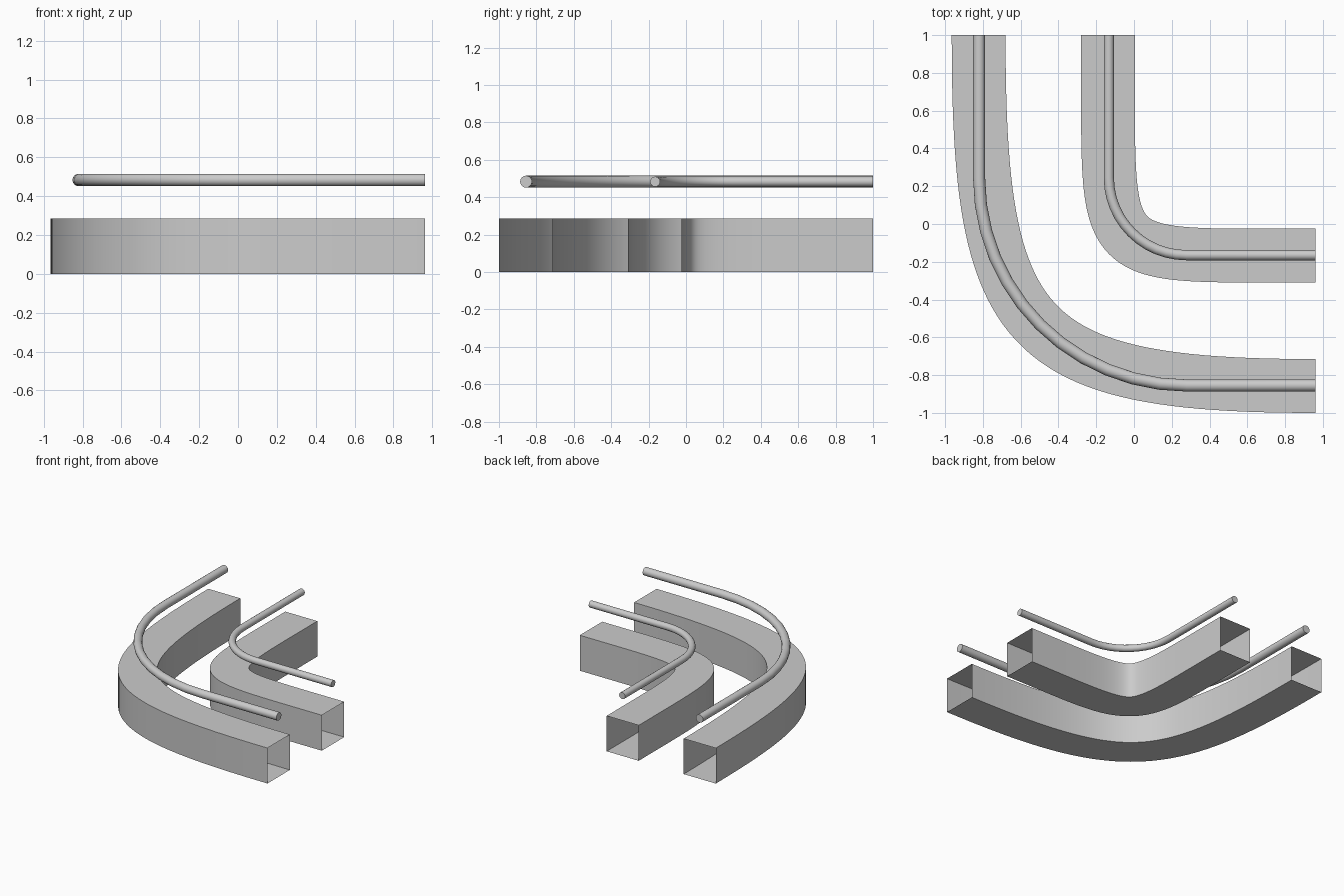
import bpy, bmesh, math
from mathutils import Vector

if "Cube" in bpy.data.objects:
    bpy.data.objects.remove(bpy.data.objects["Cube"])


def sweep(name, path, section, caps):
    """Sweep a closed (side, height) section along a flat path."""
    bm = bmesh.new()
    rings = []
    for i, p in enumerate(path):
        d = (path[min(i + 1, len(path) - 1)] - path[max(i - 1, 0)]).normalized()
        if i == 0:
            d = Vector((0, -1))
        if i == len(path) - 1:
            d = Vector((1, 0))
        n = Vector((-d.y, d.x))
        rings.append([bm.verts.new((p.x + n.x * s, p.y + n.y * s, h)) for s, h in section])
    k = len(section)
    for a, b in zip(rings, rings[1:]):
        for j in range(k):
            bm.faces.new((a[j], a[(j + 1) % k], b[(j + 1) % k], b[j]))
    if caps:
        bm.faces.new(rings[0])
        bm.faces.new(rings[-1])
    bmesh.ops.recalc_face_normals(bm, faces=bm.faces[:])
    me = bpy.data.meshes.new(name)
    bm.to_mesh(me)
    bm.free()
    ob = bpy.data.objects.new(name, me)
    bpy.context.collection.objects.link(ob)
    bpy.ops.object.select_all(action='DESELECT')
    ob.select_set(True)
    bpy.context.view_layer.objects.active = ob
    bpy.ops.object.shade_smooth_by_angle(angle=math.radians(35))


def bezier_path(p0, p1, p2, p3, steps=48):
    pts = []
    for i in range(steps + 1):
        t = i / steps
        u = 1 - t
        pts.append(p0 * u**3 + p1 * (3 * u * u * t) + p2 * (3 * u * t * t) + p3 * t**3)
    return pts


def arc_path(x, y, r, steps=12):
    """Straight, quarter turn about (x + r, y + r), straight."""
    pts = [Vector((x, 1))]
    for i in range(steps + 1):
        a = math.pi + i / steps * math.pi / 2
        pts.append(Vector((x + r + r * math.cos(a), y + r + r * math.sin(a))))
    return pts + [Vector((END, y))]


END, W, H = 0.962, 0.1425, 0.285
box = [(-W, 0), (W, 0), (W, H), (-W, H)]


def circle(r, z=0.483, n=16):
    return [(r * math.cos(2 * math.pi * i / n), z + r * math.sin(2 * math.pi * i / n)) for i in range(n)]


# Open-ended hollow kerbs
sweep("outer_kerb", bezier_path(Vector((-0.8225, 1)), Vector((-0.8225, -0.577)),
                                Vector((-0.61, -0.8575)), Vector((END, -0.8575))), box, False)
corner = Vector((-0.1375, -0.1675))
inner = bezier_path(corner + Vector((0, 0.86)), corner, corner, corner + Vector((0.86, 0)))
sweep("inner_kerb", [Vector((corner.x, 1))] + inner + [Vector((END, corner.y))], box, False)

# Floating round rails with closed ends
sweep("outer_rail", arc_path(-0.82, -0.855, 1.1), circle(0.032), True)
sweep("inner_rail", arc_path(-0.133, -0.165, 0.41), circle(0.027), True)
